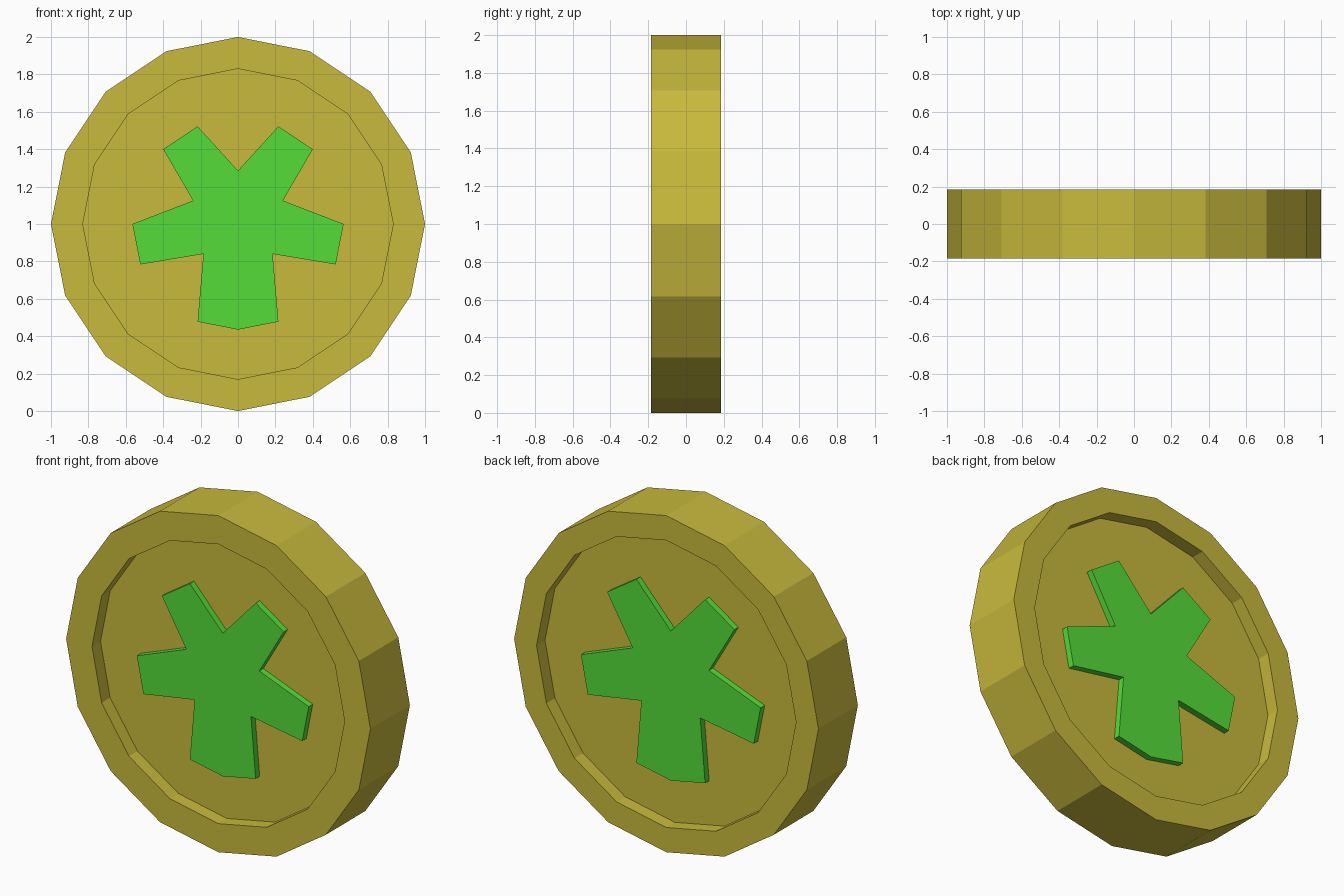
import bpy, math

if "Cube" in bpy.data.objects:
    bpy.data.objects.remove(bpy.data.objects["Cube"])

HALF = 0.185     # half thickness of the coin
FLOOR = 0.105    # recessed face, distance from the middle
EMBLEM = 0.143   # top of the raised emblem


def material(name, color):
    m = bpy.data.materials.new(name)
    m.diffuse_color = color
    m.use_nodes = True
    m.node_tree.nodes["Principled BSDF"].inputs["Base Color"].default_value = m.diffuse_color
    return m


def build(name, verts, faces, mat):
    me = bpy.data.meshes.new(name)
    me.from_pydata(verts, [], faces)
    me.materials.append(mat)
    ob = bpy.data.objects.new(name, me)
    bpy.context.collection.objects.link(ob)
    return ob


def ring(r, y, n=16):
    return [(r * math.cos(2 * math.pi * i / n), y,
             1 + r * math.sin(2 * math.pi * i / n)) for i in range(n)]


gold = material("gold", (0.58, 0.49, 0.045, 1))
green = material("green", (0.09, 0.72, 0.04, 1))

# coin body: recessed floors joined through the rim
N = 16
profile = [(0.83, -FLOOR), (0.83, -HALF), (1, -HALF),
           (1, HALF), (0.853, HALF), (0.853, FLOOR)]
verts = [v for r, y in profile for v in ring(r, y)]
faces = [(k * N + i, k * N + (i + 1) % N, (k + 1) * N + (i + 1) % N, (k + 1) * N + i)
         for k in range(len(profile) - 1) for i in range(N)]
faces = [f[::-1] for f in faces]
faces += [tuple(range(N)), tuple(reversed(range(5 * N, 6 * N)))]
coin = build("coin_body", verts, faces, gold)

# emblem outline, right half from top to bottom, relative to the coin centre
half = [(0, 0.285), (0.216, 0.522), (0.40, 0.40), (0.24, 0.125), (0.565, 0),
        (0.522, -0.216), (0.185, -0.16), (0.216, -0.522), (0, -0.565)]
outline = half + [(-x, z) for x, z in half[-2:0:-1]]


def emblem(name, side, scale):
    n = len(outline)
    vs = [(x * scale, side * y, 1 + z * scale)
          for y in (EMBLEM, FLOOR - 0.01) for x, z in outline]
    fs = [tuple(range(n)), tuple(reversed(range(n, 2 * n)))]
    fs += [(i, i + n, (i + 1) % n + n, (i + 1) % n) for i in range(n)]
    if side < 0:
        fs = [f[::-1] for f in fs]
    return build(name, vs, fs, green)


front = emblem("front_emblem", -1, 1.0)
back = emblem("back_emblem", 1, 1.045)

# consistent outward normals
import bmesh
for ob in (coin, front, back):
    bm = bmesh.new()
    bm.from_mesh(ob.data)
    bmesh.ops.recalc_face_normals(bm, faces=bm.faces)
    bm.to_mesh(ob.data)
    bm.free()
